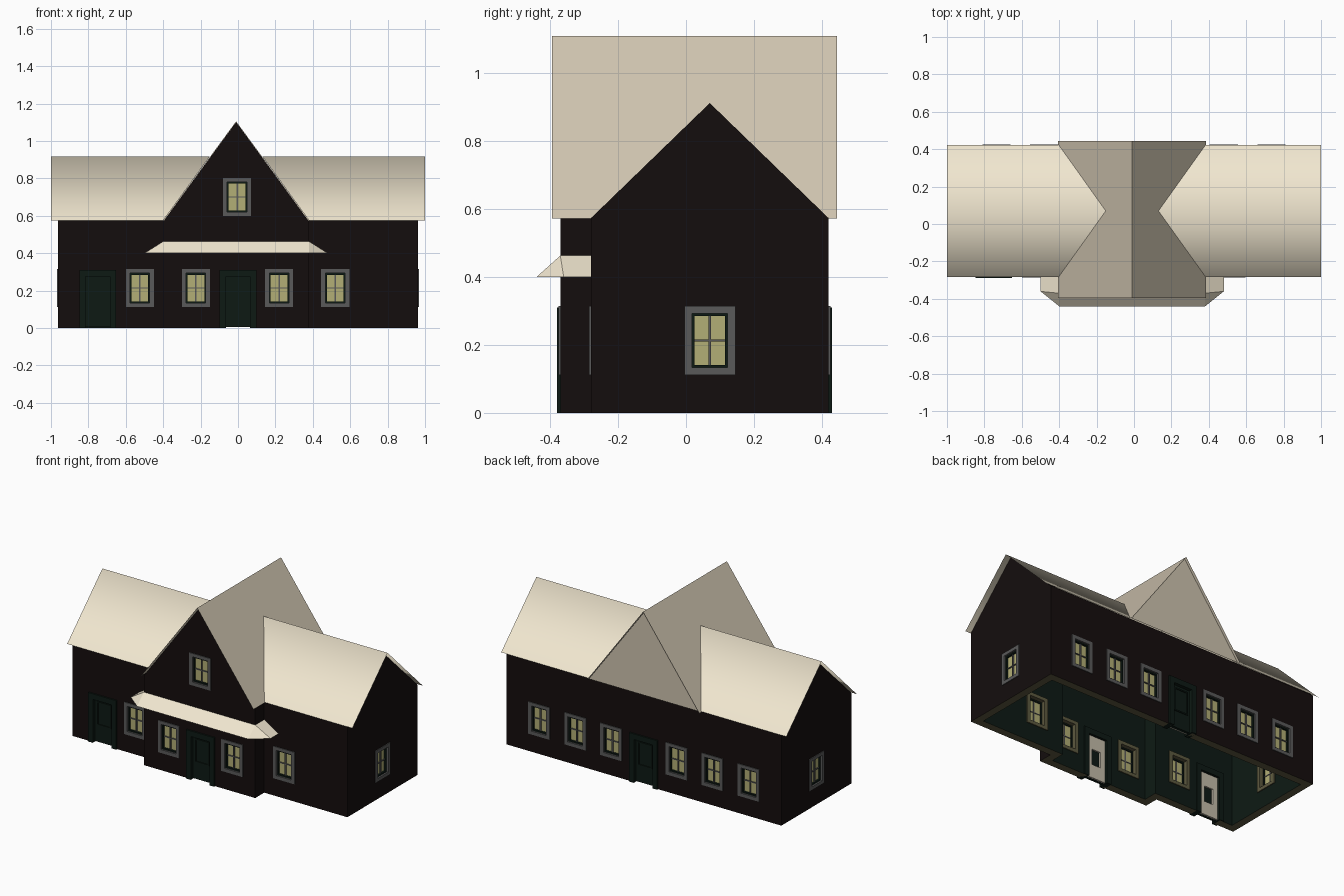
import bpy, bmesh, math
from mathutils import Matrix, Vector

if "Cube" in bpy.data.objects:
    bpy.data.objects.remove(bpy.data.objects["Cube"])

T, EAVE = 0.05, 0.575


def mat(name, r, g, b):
    m = bpy.data.materials.new(name)
    m.diffuse_color = (r, g, b, 1)
    m.use_nodes = True
    m.node_tree.nodes["Principled BSDF"].inputs["Base Color"].default_value = m.diffuse_color
    return m


WALL = mat("dark_wall", .007, .004, .004)
GREEN = mat("dark_green", .004, .01, .007)
OLIVE = mat("olive", .11, .1, .05)
ROOF = mat("cream_roof", .88, .8, .63)
GREY = mat("frame_grey", .1, .1, .1)
GLASS = mat("window_glass", .45, .43, .18)
BEIGE = mat("beige", .55, .5, .4)


def mesh(name, verts, faces, mats, M=None):
    me = bpy.data.meshes.new(name)
    me.from_pydata(verts, [], faces)
    for m in mats:
        me.materials.append(m)
    if M:
        me.transform(M)
    ob = bpy.data.objects.new(name, me)
    bpy.context.collection.objects.link(ob)
    return ob


def fix_normals(ob):
    bm = bmesh.new()
    bm.from_mesh(ob.data)
    bmesh.ops.recalc_face_normals(bm, faces=bm.faces)
    bm.to_mesh(ob.data)
    bm.free()
    return ob


def box(name, x0, x1, y0, y1, z0, z1, m, M=None):
    v = [(x, y, z) for z in (z0, z1) for x, y in ((x0, y0), (x1, y0), (x1, y1), (x0, y1))]
    f = [(3, 2, 1, 0), (4, 5, 6, 7)] + [(i, (i + 1) % 4, (i + 1) % 4 + 4, i + 4) for i in range(4)]
    return mesh(name, v, f, [m], M)


def ring(name, w, h, iw, ih, zc, y0, y1, m, M):
    """Rectangular frame in the local xz plane."""
    v = []
    for y in (y0, y1):
        for a, b in ((w, h), (iw, ih)):
            v += [(sx * a / 2, y, zc + sz * b / 2) for sx, sz in ((-1, -1), (1, -1), (1, 1), (-1, 1))]
    f = []
    for i in range(4):
        j = (i + 1) % 4
        f += [(i, j, j + 4, i + 4), (i + 8, i + 12, j + 12, j + 8),
              (i, i + 8, j + 8, j), (i + 4, j + 4, j + 12, i + 12)]
    return fix_normals(mesh(name, v, f, [m], M))


def prism(name, pts, depth, m):
    """Extrude a 3D polygon by a vector."""
    n, d = len(pts), Vector(depth)
    v = [Vector(p) for p in pts] + [Vector(p) + d for p in pts]
    f = [tuple(range(n)), tuple(range(n, 2 * n))] + [(i, (i + 1) % n, (i + 1) % n + n, i + n) for i in range(n)]
    return fix_normals(mesh(name, v, f, [m]))


# Hollow wall shell: outer face, inner lining, rims
out = [Vector(p) for p in ((-.963, -.28), (-.4, -.28), (-.4, -.37), (.38, -.37), (.38, -.28),
                           (.963, -.28), (.963, .42), (-.963, .42))]
n = len(out)
inn = []
for i, p in enumerate(out):
    a, b = (p - out[i - 1]).normalized(), (out[(i + 1) % n] - p).normalized()
    inn.append(p + T * Vector((-a.y - b.y, a.x + b.x)))
verts = [(p.x, p.y, z) for z in (0, EAVE) for ps in (out, inn) for p in ps]
faces, idx = [], []
for i in range(n):
    j = (i + 1) % n
    faces += [(i, j, j + 2 * n, i + 2 * n), (i + n, i + 3 * n, j + 3 * n, j + n),
              (i, i + n, j + n, j), (i + 2 * n, j + 2 * n, j + 3 * n, i + 3 * n)]
    idx += [0, 1, 2, 0]
walls = mesh("walls", verts, faces, [WALL, GREEN, OLIVE])
walls.data.polygons.foreach_set("material_index", idx)

# Gable walls
for s, name in ((-1, "left_gable"), (1, "right_gable")):
    prism(name, [(s * .963, -.278, EAVE), (s * .963, .418, EAVE), (s * .963, .07, .912)], (-s * T, 0, 0), WALL)
front_gable = prism("front_gable", [(-.395, -.37, EAVE), (.375, -.37, EAVE), (-.01, -.37, 1.1)], (0, T, 0), WALL)

cutters = []


def opening(x, y, ang):
    return Matrix.Translation((x, y, 0)) @ Matrix.Rotation(math.radians(ang), 4, 'Z')


def cut(w, z0, z1, M, target):
    c = box("opening_cutter", -w / 2, w / 2, -.05, T + .05, z0, z1, WALL, M)
    c.hide_render = True
    c.hide_viewport = True
    c.display_type = 'WIRE'
    mod = target.modifiers.new("opening", 'BOOLEAN')
    mod.operation, mod.solver, mod.object = 'DIFFERENCE', 'EXACT', c


def window(x, y, ang, zc=.213, target=walls):
    M = opening(x, y, ang)
    cut(.12, zc - .085, zc + .085, M, target)
    ring("window_frame", .15, .203, .105, .16, zc, -.005, .02, GREY, M)
    ring("window_inner_frame", .15, .203, .105, .16, zc, .03, T + .006, OLIVE, M)
    ring("window_sash", .12, .17, .09, .143, zc, .006, .03, GREEN, M)
    box("window_pane", -.05, .05, .018, .022, zc - .075, zc + .075, GLASS, M)
    box("window_mullion", -.004, .004, .01, .025, zc - .073, zc + .073, GREY, M)
    box("window_transom", -.047, .047, .012, .025, zc - .003, zc + .003, GREY, M)


def door(x, y, ang):
    M = opening(x, y, ang)
    cut(.15, -.05, .285, M, walls)
    for s in (-1, 1):
        a, b = sorted((s * .098, s * .065))
        box("door_post", a, b, -.01, T + .006, 0, .31, GREEN, M)
    box("door_lintel", -.065, .065, -.01, T + .006, .275, .31, GREEN, M)
    box("door_leaf", -.066, .066, .012, .03, .004, .276, GREEN, M)
    ring("door_panel_trim", .1, .15, .084, .134, .185, .006, .014, GREEN, M)
    # Pale inner side of the door with a dark light opening
    ring("door_inner_face", .13, .27, .06, .1, .14, .03, .04, BEIGE, M)


# Windows and doors by facade
for x in (-.525, .52):
    window(x, -.28, 0)
for x in (-.225, .22):
    window(x, -.37, 0)
window(-.005, -.37, 0, .7, front_gable)
for x in (.23, .48, .735):
    for s in (-1, 1):
        window(s * x, .42, 180)
window(.963, .07, 90)
window(-.963, .07, -90)
door(-.75, -.28, 0)
door(0, -.37, 0)
door(0, .42, 180)
# Upper window needs wall cleared just around the eave line only in the gable

# Main roof: two halves trimmed along the valleys, smooth over the ridge
for s, xe, xr, name in ((-1, -.4, -.15, "main_roof_left"), (1, .38, .13, "main_roof_right")):
    v = [(s, -.283, EAVE), (xe, -.283, EAVE), (xr, .07, .918), (s, .07, .918), (s, .423, EAVE), (xe, .423, EAVE)]
    f = [(0, 1, 2, 3), (3, 2, 5, 4)]
    if s > 0:
        f = [t[::-1] for t in f]
    ob = mesh(name, v, f, [ROOF])
    for p in ob.data.polygons:
        p.use_smooth = True

# Cross gable roof with closed back end
ROOF2 = mat("tan_roof", .62, .55, .43)
y0, y1 = -.395, .445
mesh("cross_roof", [(-.405, y0, .572), (-.01, y0, 1.11), (.385, y0, .572),
                    (-.405, y1, .572), (-.01, y1, 1.11), (.385, y1, .572)],
     [(0, 1, 4, 3), (1, 2, 5, 4)], [ROOF2])
mesh("back_gable_panel", [(-.4, .43, EAVE), (.38, .43, EAVE), (-.01, .43, 1.105)], [(0, 2, 1)], [ROOF2])

# Skirt roof wrapping the front bay
low = [(-.5, -.28), (-.5, -.36), (-.4, -.44), (.38, -.44), (.48, -.36), (.48, -.28)]
top = [(-.4, -.28), (-.4, -.37), (.38, -.37), (.38, -.28)]
mesh("skirt_roof", [(x, y, .4) for x, y in low] + [(x, y, .463) for x, y in top],
     [(0, 1, 7, 6), (1, 2, 7), (2, 3, 8, 7), (3, 4, 8), (4, 5, 9, 8)], [ROOF])
